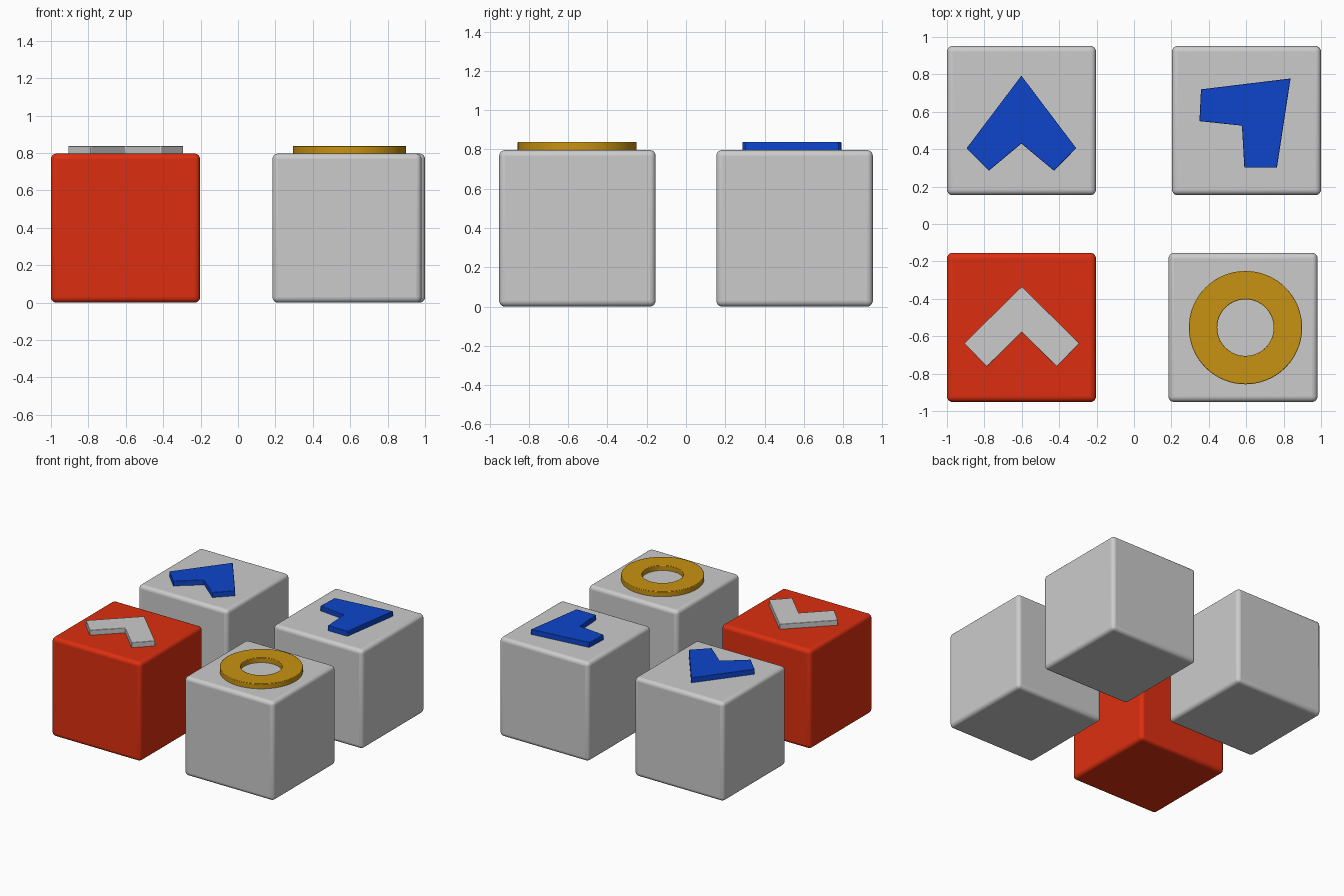
import bpy, bmesh, math

if "Cube" in bpy.data.objects:
    bpy.data.objects.remove(bpy.data.objects["Cube"])

SIZE = 0.797        # cube edge
TOP = 0.838         # top of the raised symbols
SINK = 0.785        # symbols start slightly inside the cube


def material(name, rgb):
    m = bpy.data.materials.new(name)
    m.diffuse_color = (*rgb, 1)
    m.use_nodes = True
    m.node_tree.nodes["Principled BSDF"].inputs["Base Color"].default_value = m.diffuse_color
    return m


red = material("red", (0.72, 0.028, 0.005))
blue = material("blue", (0.004, 0.06, 0.6))
gold = material("gold", (0.58, 0.29, 0.006))


def finish(name, bm, mat, bevel, segments):
    bmesh.ops.recalc_face_normals(bm, faces=bm.faces)
    mesh = bpy.data.meshes.new(name)
    bm.to_mesh(mesh)
    bm.free()
    ob = bpy.data.objects.new(name, mesh)
    bpy.context.collection.objects.link(ob)
    if mat:
        mesh.materials.append(mat)
    mod = ob.modifiers.new("bevel", 'BEVEL')
    mod.width = bevel
    mod.segments = segments
    mod.limit_method = 'ANGLE'
    mod.angle_limit = math.radians(40)
    bpy.ops.object.select_all(action='DESELECT')
    ob.select_set(True)
    bpy.context.view_layer.objects.active = ob
    bpy.ops.object.shade_smooth_by_angle(angle=math.radians(30))
    return ob


def cube(name, x, y, mat=None):
    bm = bmesh.new()
    bmesh.ops.create_cube(bm, size=SIZE)
    bmesh.ops.translate(bm, verts=bm.verts, vec=(x, y, SIZE / 2))
    return finish(name, bm, mat, 0.03, 5)


def symbol(name, points, mat=None):
    bm = bmesh.new()
    face = bm.faces.new([bm.verts.new((x, y, SINK)) for x, y in points])
    out = bmesh.ops.extrude_face_region(bm, geom=[face])
    verts = [v for v in out["geom"] if isinstance(v, bmesh.types.BMVert)]
    bmesh.ops.translate(bm, verts=verts, vec=(0, 0, TOP - SINK))
    return finish(name, bm, mat, 0.004, 2)


def chevron(cx, apex, tip, foot, notch):
    # symmetric arrow outline about x = cx
    return [(cx, apex), (cx + tip[0], tip[1]), (cx + foot[0], foot[1]),
            (cx, notch), (cx - foot[0], foot[1]), (cx - tip[0], tip[1])]


# four keys
cube("front_left_key", -0.6015, -0.553, red)
cube("front_right_key", 0.583, -0.553)
cube("back_left_key", -0.6015, 0.553)
cube("back_right_key", 0.6015, 0.553)

# raised arrows
symbol("front_left_arrow",
       chevron(-0.6, -0.335, (0.308, -0.638), (0.187, -0.763), -0.578))
symbol("back_left_arrow",
       chevron(-0.602, 0.793, (0.293, 0.405), (0.174, 0.285), 0.43), blue)
symbol("back_right_arrow",
       [(0.837, 0.778), (0.764, 0.301), (0.590, 0.301), (0.577, 0.526),
        (0.350, 0.550), (0.358, 0.720)], blue)

# raised ring, spun from a rectangular section
bm = bmesh.new()
section = [(0.151, SINK), (0.303, SINK), (0.303, TOP), (0.151, TOP)]
verts = [bm.verts.new((r, 0, z)) for r, z in section]
edges = [bm.edges.new((verts[i], verts[(i + 1) % 4])) for i in range(4)]
bmesh.ops.spin(bm, geom=verts + edges, cent=(0, 0, 0), axis=(0, 0, 1),
               angle=math.tau, steps=64)
bmesh.ops.remove_doubles(bm, verts=bm.verts, dist=1e-4)
bmesh.ops.translate(bm, verts=bm.verts, vec=(0.596, -0.554, 0))
finish("ring", bm, gold, 0.004, 2)
